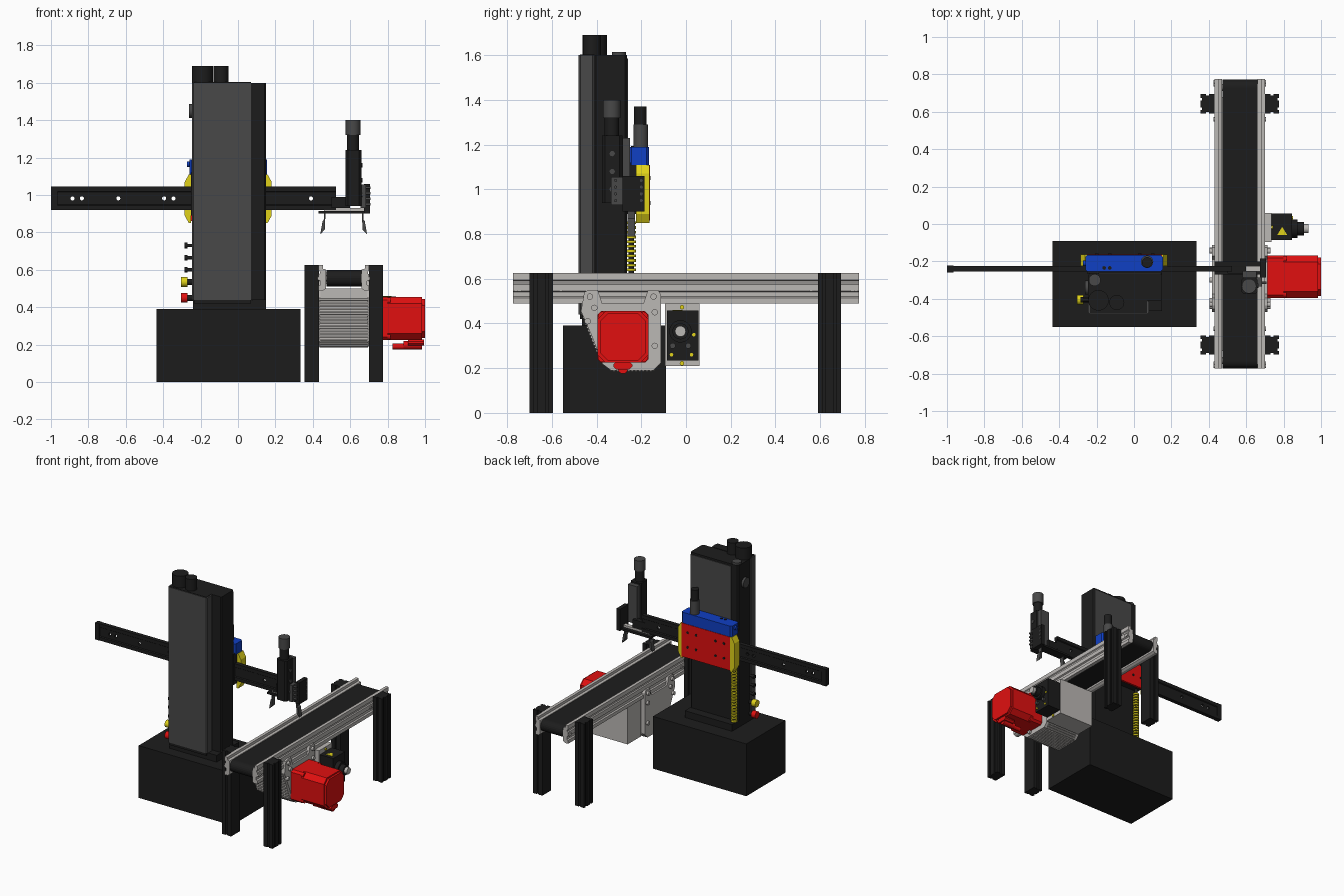
import bpy, bmesh, math
from mathutils import Vector

if "Cube" in bpy.data.objects:
    bpy.data.objects.remove(bpy.data.objects["Cube"])

def mat(name, r, g, b):
    m = bpy.data.materials.new(name)
    m.diffuse_color = (r, g, b, 1)
    m.use_nodes = True
    m.node_tree.nodes["Principled BSDF"].inputs["Base Color"].default_value = m.diffuse_color
    return m

BLACK = mat("black", .012, .012, .012)
DARK = mat("dark_grey", .065, .065, .065)
METAL = mat("metal", .5, .48, .46)
RED = mat("red", .75, .005, .005)
BLUE = mat("blue", .005, .05, .55)
YEL = mat("yellow", .75, .65, .01)

def finish(name, bm, m):
    bmesh.ops.recalc_face_normals(bm, faces=bm.faces)
    me = bpy.data.meshes.new(name)
    bm.to_mesh(me)
    bm.free()
    me.materials.append(m)
    ob = bpy.data.objects.new(name, me)
    bpy.context.collection.objects.link(ob)
    return ob

def prism(name, axis, pts, a, b, m):
    """Extrude a 2D outline along an axis; pts are the other two axes in order."""
    i = "xyz".index(axis)
    bm = bmesh.new()
    rings = []
    for w in (a, b):
        ring = []
        for p in pts:
            c = list(p)
            c.insert(i, w)
            ring.append(bm.verts.new(c))
        rings.append(ring)
        bm.faces.new(ring)
    n = len(pts)
    for k in range(n):
        j = (k + 1) % n
        bm.faces.new((rings[0][k], rings[0][j], rings[1][j], rings[1][k]))
    return finish(name, bm, m)

def box(name, x0, x1, y0, y1, z0, z1, m, ch=0, axis="x"):
    """Box, optionally with its four edges along axis chamfered."""
    lim = [(x0, x1), (y0, y1), (z0, z1)]
    a, b = lim.pop("xyz".index(axis))
    (u0, u1), (v0, v1) = lim
    pts = [(u0, v0), (u1, v0), (u1, v1), (u0, v1)]
    if ch:
        pts = [(u0 + ch, v0), (u1 - ch, v0), (u1, v0 + ch), (u1, v1 - ch),
               (u1 - ch, v1), (u0 + ch, v1), (u0, v1 - ch), (u0, v0 + ch)]
    return prism(name, axis, pts, a, b, m)

def cyl(name, axis, u, v, r, a, b, m, n=32):
    pts = [(u + r * math.cos(2 * math.pi * k / n), v + r * math.sin(2 * math.pi * k / n)) for k in range(n)]
    ob = prism(name, axis, pts, a, b, m)
    for p in ob.data.polygons:
        p.use_smooth = len(p.vertices) == 4
    for e in ob.data.edges:  # keep the rims sharp
        i = "xyz".index(axis)
        p, q = (ob.data.vertices[k].co[i] for k in e.vertices)
        e.use_edge_sharp = abs(p - q) < 1e-6
    return ob

# Pedestal and column
box("pedestal", -.435, .335, -.55, -.09, 0, .39, BLACK)
box("column_plinth", -.24, .15, -.465, -.2, .39, .44, BLACK)
box("column_body", -.245, .15, -.41, -.265, .44, 1.6, BLACK, .008, "z")
box("column_front_cover", -.245, .08, -.48, -.41, .44, 1.6, DARK, .008, "z")
box("column_core", -.235, .07, -.475, -.41, .42, 1.603, BLACK)
box("column_back_cover", -.19, .145, -.265, -.26, 1.12, 1.585, DARK)
for i, (x, y, r) in enumerate([(-.19, -.408, .055), (-.092, -.42, .04)]):
    cyl("column_cable_gland", "z", x, y, r, 1.6, 1.69, BLACK)
cyl("column_top_cap", "z", -.21, -.3, .032, 1.6, 1.615, DARK)
cyl("column_side_cap", "x", -.34, 1.45, .037, -.262, -.245, DARK)
# Guide chain behind the column
cyl("chain_core", "z", -.225, -.245, .012, .44, 1.0, BLACK, 12)
for k in range(20):
    cyl("chain_link", "z", -.225, -.245, .022, .445 + k * .021, .457 + k * .021, YEL, 12)
# Buttons on the left side
for z, r, m in [(.45, .026, RED), (.535, .026, YEL), (.6, .015, BLACK), (.665, .015, BLACK), (.73, .015, BLACK)]:
    cyl("button_stem", "x", -.405, z, r * .6, -.285, -.24, BLACK, 20)
    cyl("button_head", "x", -.405, z, r, -.305 if r > .02 else -.285, -.27, m, 24)

# Carriage
box("carriage_core", -.25, .15, -.265, -.175, .89, 1.12, BLACK)
box("carriage_top", -.26, .155, -.255, -.165, 1.11, 1.19, BLUE, .012, "z")
box("carriage_back_plate", -.25, .15, -.178, -.162, .86, 1.11, RED)
for x0, x1 in ((-.25, -.285), (.145, .18)):
    s = 1 if x1 > 0 else -1
    out, inn = max((x0, x1), key=lambda q: q * s), min((x0, x1), key=lambda q: q * s)
    prism("carriage_end_cap", "y", [(inn, .85), (out - s * .022, .85), (out, .89), (out, 1.07),
          (out - s * .022, 1.11), (inn, 1.11)], -.224, -.163, YEL)
for x in (-.2, -.13, .03, .1):
    for z in (.94, 1.05):
        cyl("carriage_bolt", "y", x, z, .009, -.163, -.158, BLACK, 12)
for x in (-.16, -.13):
    cyl("carriage_top_bolt", "z", x, -.235, .01, 1.19, 1.193, BLACK, 12)
cyl("carriage_connector", "z", .07, -.202, .033, 1.19, 1.29, DARK)
cyl("carriage_connector_cap", "z", .07, -.205, .028, 1.29, 1.37, BLACK)
cyl("carriage_side_port", "x", -.21, 1.165, .015, -.272, -.25, BLUE, 16)

# Sliding arm: shallow channel on both faces, with through holes
arm = prism("arm", "x", [(-.255, .92), (-.225, .92), (-.225, .945), (-.232, .95), (-.232, 1.015), (-.225, 1.02),
            (-.225, 1.045), (-.255, 1.045), (-.255, 1.02), (-.248, 1.015), (-.248, .95), (-.255, .945)], -1, .525, BLACK)
for i, x in enumerate((-.885, -.835, -.64, -.395, -.345, .39)):
    c = cyl("arm_hole_cutter", "y", x, .982, .011, -.4, -.1, BLACK, 16)
    c.hide_render = True
    c.hide_set(True)
    md = arm.modifiers.new("hole", "BOOLEAN")
    md.operation, md.object, md.solver = "DIFFERENCE", c, "EXACT"
box("arm_end_stop", -1, -.965, -.258, -.222, .92, 1.045, BLACK)

# Tool head
box("tool_adapter", .50, .60, -.265, -.228, .93, .99, BLACK)
box("tool_slide_plate", .58, .655, -.285, -.25, .95, 1.23, DARK)
box("tool_body", .575, .66, -.375, -.285, .94, 1.24, BLACK, .012, "z")
cyl("tool_neck", "z", .615, -.332, .032, 1.24, 1.325, BLACK)
cyl("tool_cap", "z", .615, -.332, .039, 1.32, 1.4, DARK)
box("tool_side_block", .655, .685, -.335, -.285, .93, 1.055, DARK)
box("tool_bracket", .675, .705, -.285, -.185, .9, 1.06, BLACK)
for y in (-.315, -.2):
    for z in (.95, .98, 1.01, 1.04):
        cyl("bracket_bolt", "x", y, z, .007, .68, .708, DARK, 10)
for z in (1.0, 1.08, 1.16):
    cyl("tool_bolt", "x", -.33, z, .012, .655, .665, DARK, 12)
box("gripper_bar", .43, .7, -.27, -.2, .9, .915, BLACK)
box("gripper_rail", .46, .68, -.255, -.225, .915, .93, METAL)
for s in (-1, 1):
    x = .565 + s * .125
    prism("gripper_finger", "y", [(x, .905), (x - s * .02, .905), (x - s * .02, .87), (x - s * .012, .86),
          (x + s * .0, .79), (x - s * .024, .815), (x - s * .028, .905)], -.262, -.228, DARK)

# Conveyor: belt and mirrored rails, legs
CX = .566
zc, r, belt = .555, .043, []
for s in (1, -1):
    for k in range(13):
        t = -math.pi / 2 + math.pi * k / 12
        belt.append((s * (.73 + r * math.cos(t)), zc + s * r * math.sin(t)))
prism("belt", "x", belt, .473, .66, BLACK)
for y in (-.73, .73):
    cyl("roller_shaft", "x", y, zc, .018, .445, .69, METAL, 20)
box("belt_bed", .46, .67, -.68, .68, .525, .585, METAL)
for s in (-1, 1):
    rail = [(.135, .49), (.135, .515), (.125, .52), (.125, .54), (.135, .545), (.135, .575), (.128, .58), (.128, .59),
            (.135, .595), (.135, .625), (.112, .625), (.112, .606), (.095, .602), (.095, .5), (.11, .49)]
    prism("side_rail", "y", [(CX + s * x, z) for x, z in rail], -.773, .775, METAL)
    for yc in (-.647, .642):
        # slotted leg section
        q = [(.134, -.052), (.165, -.052), (.165, -.044), (.18, -.044), (.18, -.052), (.21, -.052), (.21, -.032),
             (.202, -.032), (.202, -.018), (.21, -.018), (.21, 0)]
        leg = q + [(x, -y) for x, y in reversed(q[:-1])]
        prism("leg", "z", [(CX + s * x, yc + y) for x, y in leg], 0, .625, BLACK)
    for yb in (-.76, -.745, -.56, .56, .745, .76):
        cyl("rail_bolt", "x", yb, .553, .011, CX + s * .12, CX + s * .141, METAL, 12)

# Drive housing below the belt
house = [(-.465, .5), (-.465, .45), (-.42, .33), (-.375, .225), (-.33, .19), (-.15, .19), (-.115, .225), (-.115, .5)]
prism("drive_housing", "x", house, .44, .69, METAL)
path = [Vector(p) for p in house[1:7]]
for a, b in zip(path, path[1:]):
    n = max(1, round((b - a).length / .017))
    for k in range(n):
        p = a.lerp(b, (k + .5) / n)
        cyl("housing_rib", "x", p.x, p.y, .006, .435, .695, METAL, 6)
plate = [(-.47, .455), (-.455, .54), (-.435, .55), (-.395, .55), (-.375, .49), (-.19, .49), (-.17, .55), (-.125, .55),
         (-.112, .53), (-.112, .225), (-.145, .19), (-.335, .19), (-.375, .22), (-.42, .34)]
for s in (-1, 1):
    prism("drive_side_plate", "x", plate, CX + s * .125, CX + s * .148, METAL)
    for y, z in ((-.43, .52), (-.145, .52), (-.41, .47), (-.44, .41), (-.14, .3), (-.3, .215), (-.14, .45)):
        cyl("plate_bolt", "x", y, z, .014, CX + s * .14, CX + s * .163, METAL, 16)

# Motor
box("motor_flange", .71, .8, -.395, -.168, .225, .455, RED, .015)
box("motor_body", .8, .985, -.395, -.168, .225, .455, RED, .035)
box("motor_end", .985, 1, -.385, -.178, .235, .445, RED, .035)
for y in (-.375, -.19):
    for z in (.245, .435):
        cyl("motor_bolt", "x", y, z, .018, .78, .815, RED, 16)
box("motor_connector_base", .91, .995, -.325, -.24, .195, .228, RED, .012)
cyl("motor_connector", "x", -.282, .197, .022, .885, .985, RED, 20)
cyl("motor_cable_plug", "x", -.282, .19, .015, .825, .89, RED, 16)

# Switch box beside the motor
box("switch_housing", .44, .735, -.095, .06, .21, .49, METAL)
box("switch_box", .735, .845, -.085, .055, .235, .457, BLACK)
cyl("switch_knob_base", "x", -.025, .365, .05, .845, .875, BLACK)
cyl("switch_knob", "x", -.025, .365, .036, .875, .91, BLACK)
cyl("switch_knob_tip", "x", -.025, .365, .024, .91, .932, METAL)
for y in (-.06, .01):
    cyl("switch_button", "x", y, .3, .013, .845, .86, DARK, 16)
for y, z in ((-.065, .26), (.035, .35), (.025, .26)):
    cyl("switch_lamp", "x", y, z, .008, .845, .851, YEL, 12)
for z in (.222, .473):
    cyl("switch_housing_screw", "x", -.018, z, .01, .735, .742, YEL, 12)
prism("warning_triangle", "z", [(.765, -.06), (.82, -.06), (.792, -.015)], .457, .46, YEL)
